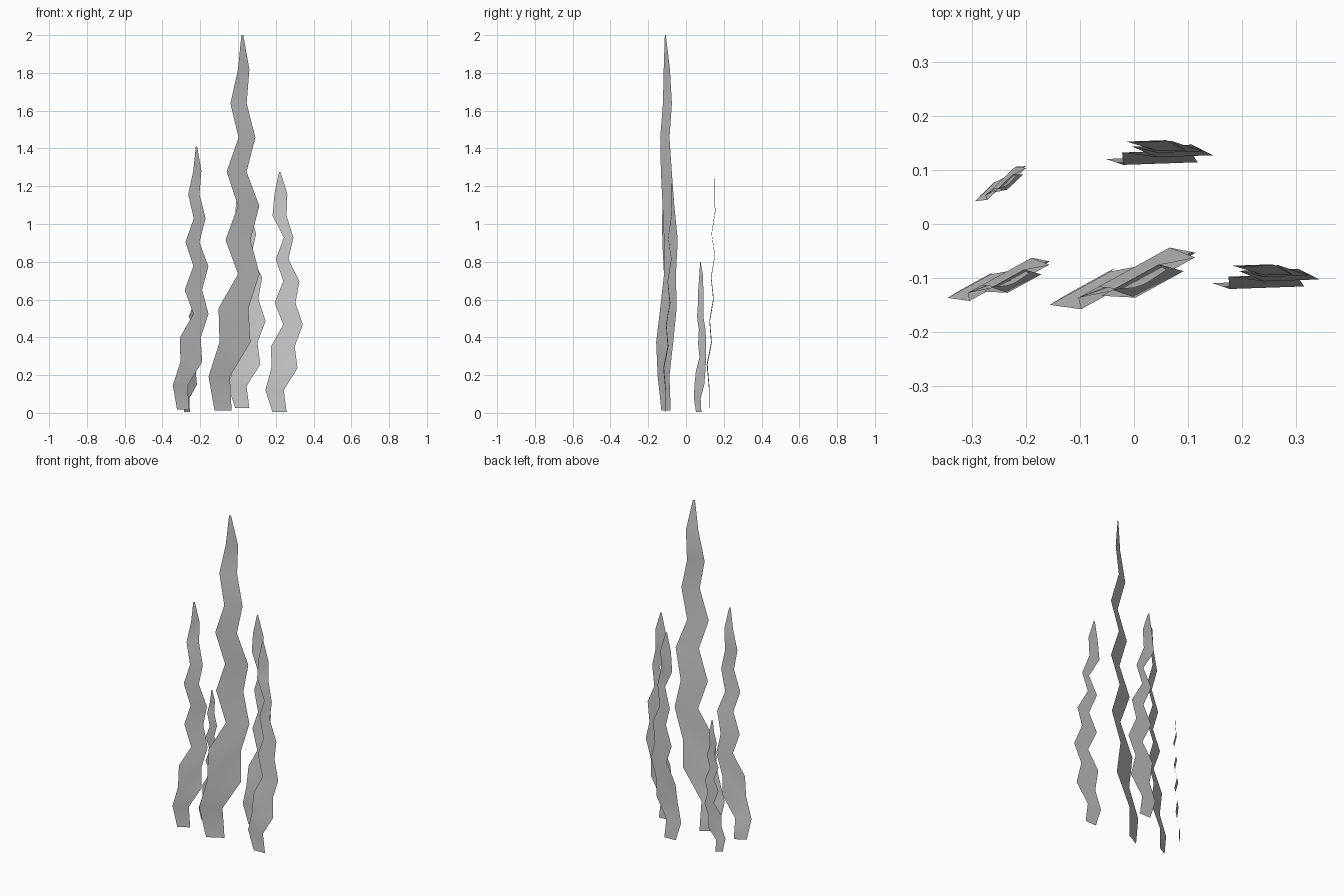
import bpy, math
from mathutils import Matrix, Vector

if "Cube" in bpy.data.objects:
    bpy.data.objects.remove(bpy.data.objects["Cube"])

# Each ribbon row: left x, right x, depth offset; rows are evenly spaced in z
WIDE = [(-.124, -.034, -.062), (-.156, -.043, -.064), (-.098, .066, -.104),
        (-.103, .055, -.08), (0, .114, -.116), (-.066, .066, -.08),
        (0, .113, -.124), (-.06, .045, -.10), (.003, .092, -.138),
        (-.04, .046, -.10), (0, .06, -.118), (.018, .028, -.122)]
SLIM = [(-.015, .06, .123), (-.052, .045, .124), (-.02, .118, .112),
        (-.022, .103, .135), (.043, .146, .124), (-.003, .107, .145),
        (.043, .128, .132), (.003, .07, .153), (.046, .096, .135),
        (-.014, .06, .155), (-.004, .064, .152), (.02, .028, .155)]


def blade(name, rows, slope, pivot, z0, step, loc=(0, 0, 0), scale=1, turn=0):
    """Zigzag leaf ribbon whose cross direction slants by slope."""
    m = (Matrix.Translation(Vector(loc)) @ Matrix.Rotation(math.radians(turn), 4, 'Z')
         @ Matrix.Scale(scale, 4))
    verts = []
    for k, (xl, xr, c) in enumerate(rows):
        for x in (xl, xr):
            verts.append(m @ Vector((x, c + slope * (x - pivot), z0 + k * step)))
    faces = [(2 * k, 2 * k + 1, 2 * k + 3, 2 * k + 2) for k in range(len(rows) - 1)]
    me = bpy.data.meshes.new(name)
    me.from_pydata(verts, [], faces)
    me.shade_smooth()
    ob = bpy.data.objects.new(name, me)
    bpy.context.collection.objects.link(ob)


# Wide leaf at three sizes
wide = (WIDE, .55, 0, .012, .1807)
blade("tall_leaf", *wide)
blade("left_leaf", *wide, loc=(-.236, -.032, .01), scale=.7)
blade("small_back_leaf", *wide, loc=(-.25, .116, 0), scale=.4, turn=15)

# Slim leaf used twice
slim = (SLIM, .035, .05, .006, .1153)
blade("back_leaf", *slim, loc=(0, 0, .02))
blade("right_leaf", *slim, loc=(.197, -.23, 0))
